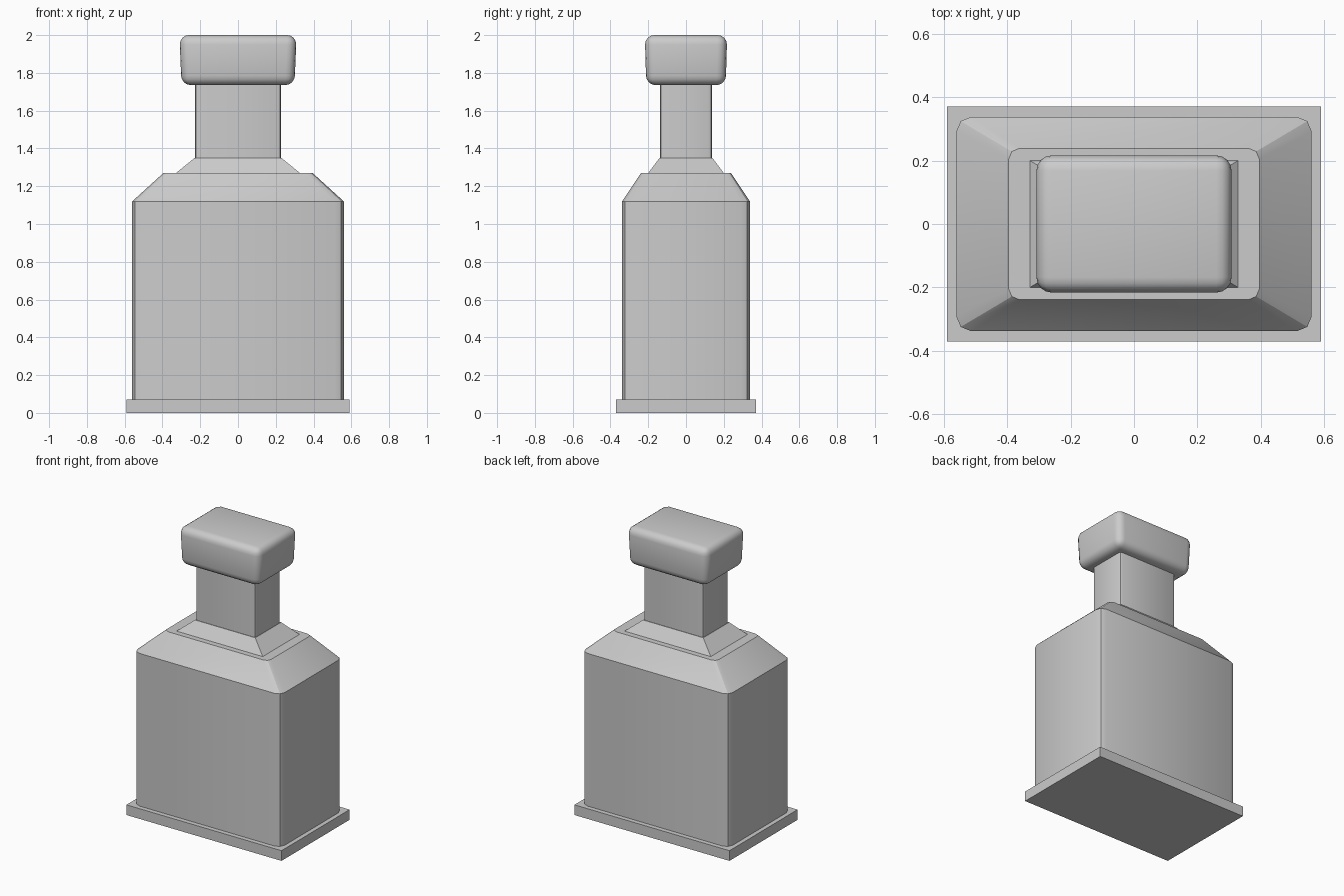
import bpy, bmesh, math

if "Cube" in bpy.data.objects:
    bpy.data.objects.remove(bpy.data.objects["Cube"])


def rounded_rect(hx, hy, r, segs):
    """Corner-rounded rectangle outline; r = 0 gives a plain rectangle."""
    pts = []
    for k, (sx, sy) in enumerate([(1, 1), (-1, 1), (-1, -1), (1, -1)]):
        cx, cy = sx * (hx - r), sy * (hy - r)
        if r == 0:
            pts.append((cx, cy))
            continue
        for i in range(segs + 1):
            a = math.pi / 2 * (k + i / segs)
            pts.append((cx + r * math.cos(a), cy + r * math.sin(a)))
    return pts


def loft(name, hx, hy, levels, r=0.0, segs=2, bevel=0.0):
    """Closed solid from one outline scaled at each (z, scale) level."""
    outline = rounded_rect(hx, hy, r, segs)
    bm = bmesh.new()
    rings = [[bm.verts.new((x * s, y * s, z)) for x, y in outline] for z, s in levels]
    n = len(outline)
    for lo, hi in zip(rings, rings[1:]):
        for i in range(n):
            j = (i + 1) % n
            bm.faces.new((lo[i], lo[j], hi[j], hi[i]))
    bm.faces.new(rings[0][::-1])
    bm.faces.new(rings[-1])
    if bevel:
        bmesh.ops.bevel(bm, geom=bm.edges[:], offset=bevel, segments=4,
                        profile=0.5, affect='EDGES')
    mesh = bpy.data.meshes.new(name)
    bm.to_mesh(mesh)
    bm.free()
    ob = bpy.data.objects.new(name, mesh)
    bpy.context.collection.objects.link(ob)
    bpy.ops.object.select_all(action='DESELECT')
    ob.select_set(True)
    bpy.context.view_layer.objects.active = ob
    bpy.ops.object.shade_smooth_by_angle(angle=math.radians(30))
    return ob


# Foot plate
loft("base_plate", 0.59, 0.37, [(0, 1), (0.07, 1)])
# Bottle body with sloped shoulder
loft("bottle_body", 0.56, 0.338, [(0.07, 1), (1.12, 1), (1.27, 0.705)], r=0.047)
# Collar below the neck
loft("neck_collar", 0.328, 0.2, [(1.27, 1), (1.35, 0.7)])
# Neck
loft("neck", 0.228, 0.137, [(1.35, 1), (1.76, 1)], r=0.02)
# Rounded stopper, slightly wider at the top
loft("stopper", 0.31, 0.218, [(1.735, 0.965), (2.0, 1)], bevel=0.05)
